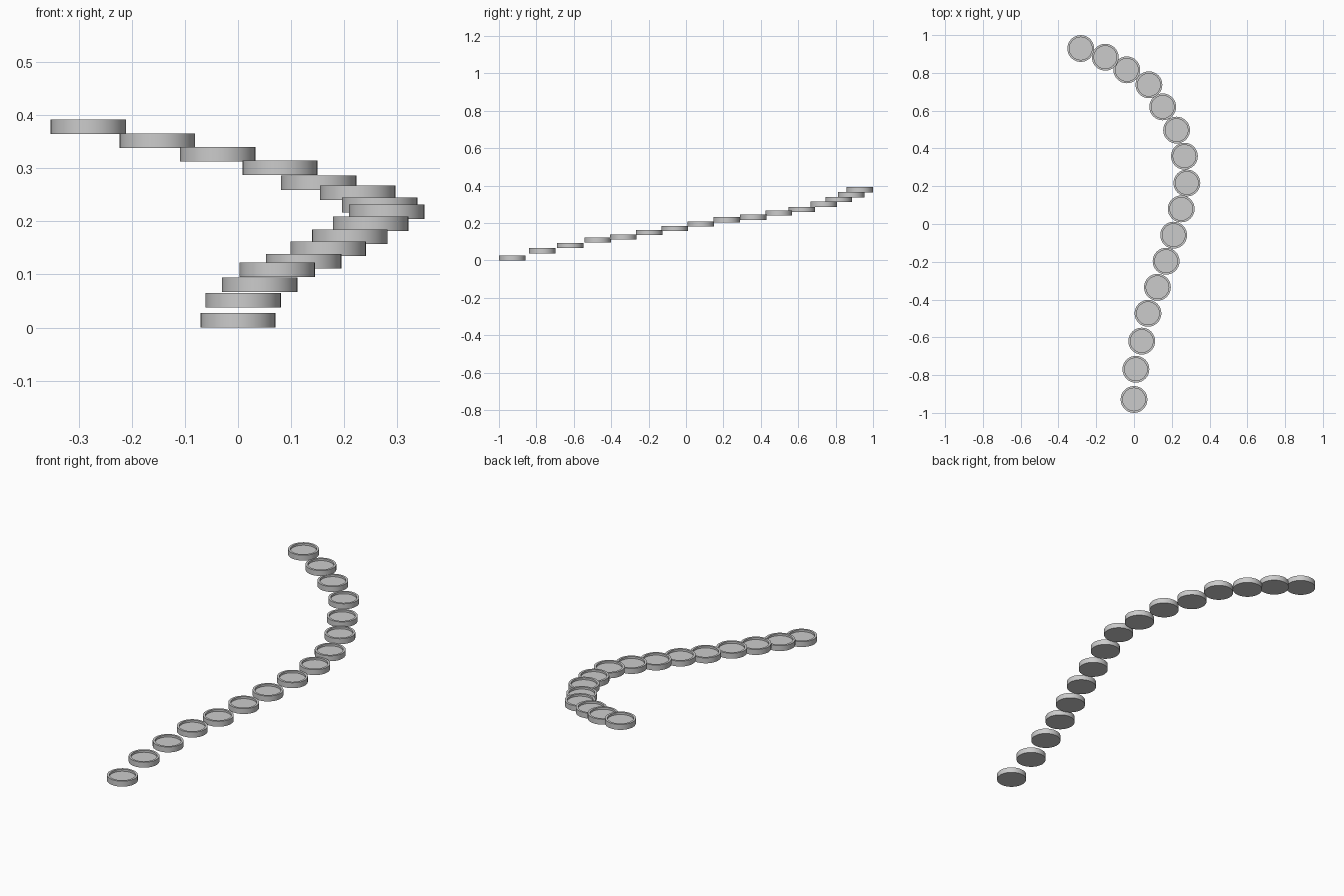
import bpy, bmesh, math

if "Cube" in bpy.data.objects:
    bpy.data.objects.remove(bpy.data.objects["Cube"])

R, H = 0.071, 0.0275          # stone radius and height
RIM, DEPTH = 0.060, 0.010     # inner radius and depth of the dished top
SIDES = 32

# x, y, z of the underside of each stepping disc along the rising curve
PATH = [
    (0.0, -0.929, 0.0), (0.010, -0.769, 0.038), (0.041, -0.62, 0.067),
    (0.074, -0.473, 0.095), (0.124, -0.335, 0.111), (0.170, -0.197, 0.135),
    (0.210, -0.059, 0.157), (0.250, 0.08, 0.182), (0.280, 0.217, 0.204),
    (0.267, 0.359, 0.217), (0.2255, 0.497, 0.240), (0.152, 0.620, 0.259),
    (0.079, 0.737, 0.287), (-0.038, 0.816, 0.3125), (-0.152, 0.883, 0.338),
    (-0.282, 0.929, 0.364),
]


def make_disc_mesh():
    """Short cylinder with a shallow recess in its top face."""
    bm = bmesh.new()
    bmesh.ops.create_cone(bm, cap_ends=True, segments=SIDES,
                          radius1=R, radius2=R, depth=H)
    bmesh.ops.translate(bm, verts=bm.verts, vec=(0, 0, H / 2))
    bm.normal_update()
    top = next(f for f in bm.faces if f.normal.z > 0.9)
    bmesh.ops.inset_region(bm, faces=[top], thickness=(R - RIM))
    floor = bmesh.ops.extrude_discrete_faces(bm, faces=[top])["faces"][0]
    bmesh.ops.translate(bm, verts=floor.verts, vec=(0, 0, -DEPTH))
    # smooth sides, crisp rims
    bm.normal_update()
    for f in bm.faces:
        f.smooth = True
    for e in bm.edges:
        e.smooth = e.calc_face_angle(0) < math.radians(30)
    mesh = bpy.data.meshes.new("disc")
    bm.to_mesh(mesh)
    bm.free()
    return mesh


disc = make_disc_mesh()
for i, loc in enumerate(PATH, 1):
    ob = bpy.data.objects.new(f"step_disc_{i:02d}", disc)
    ob.location = loc
    bpy.context.collection.objects.link(ob)
